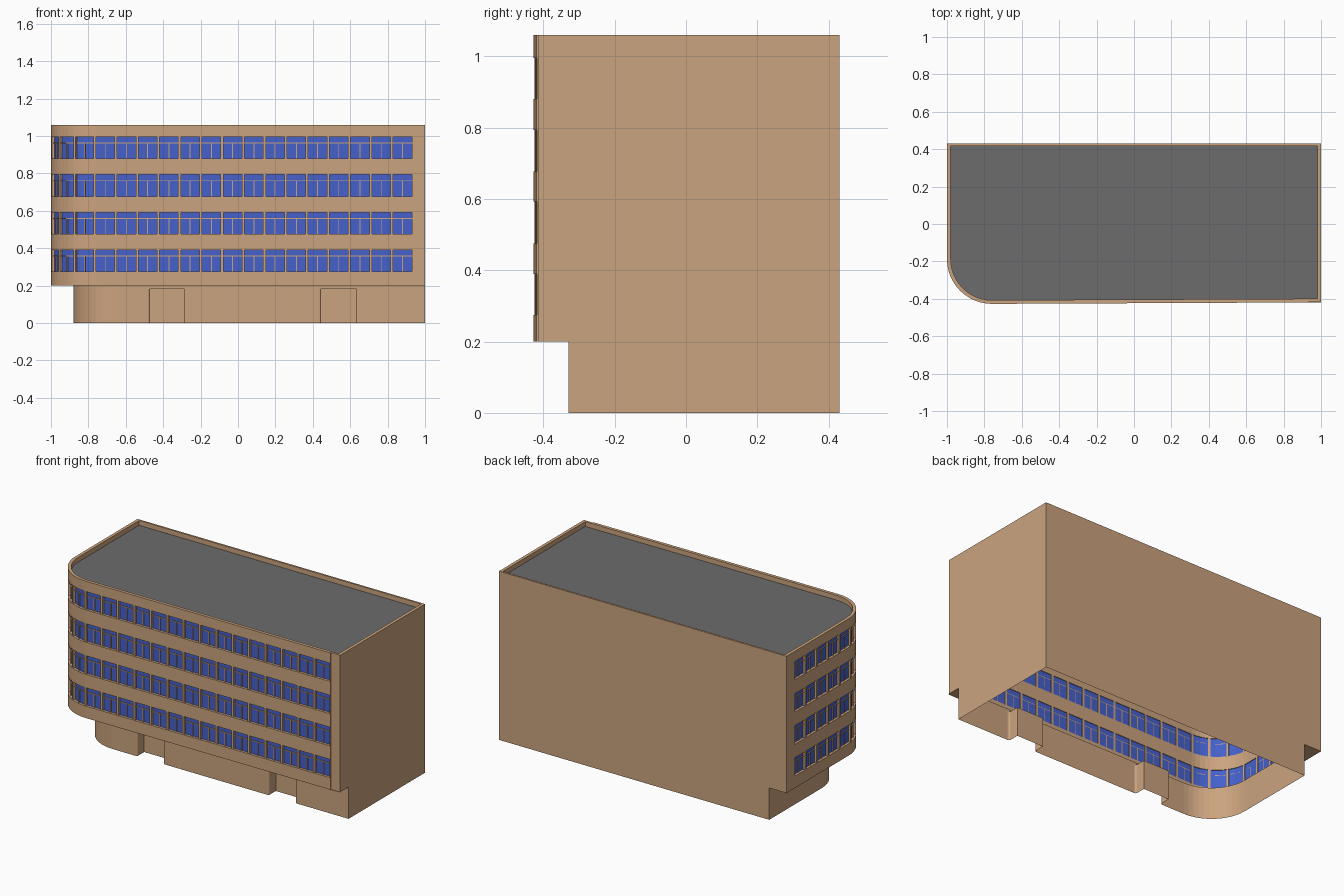
import bpy, bmesh, math

if "Cube" in bpy.data.objects:
    bpy.data.objects.remove(bpy.data.objects["Cube"])

def material(name, rgb):
    m = bpy.data.materials.new(name)
    m.diffuse_color = (*rgb, 1)
    m.use_nodes = True
    m.node_tree.nodes["Principled BSDF"].inputs["Base Color"].default_value = m.diffuse_color
    return m

TAN = material("tan_stone", (0.60, 0.37, 0.21))
BLUE = material("blue_glass", (0.06, 0.12, 0.60))
GREY = material("roof_grey", (0.15, 0.15, 0.15))

def finish(name, bm, mat, recalc=False):
    if recalc:
        bmesh.ops.recalc_face_normals(bm, faces=bm.faces)
    me = bpy.data.meshes.new(name)
    bm.to_mesh(me)
    bm.free()
    me.materials.append(mat)
    ob = bpy.data.objects.new(name, me)
    bpy.context.collection.objects.link(ob)
    return ob

def face(bm, pts):
    return bm.faces.new([bm.verts.new(p) for p in pts])

# Upper facade path: along the front, round the corner, then along the left side
R, CX, CY = 0.24, -0.76, -0.187
FRONT = 1 - CX
ARC = R * math.pi / 2
TOTAL = FRONT + ARC + 0.43 - CY
N = 12
BREAKS = [FRONT + ARC * i / N for i in range(N + 1)]

def at(s, off, z):
    if s < FRONT:
        return (1 - s, -0.419 - 0.008 * s / FRONT - off, z)
    if s <= FRONT + ARC:
        a = (s - FRONT) / R
        return (CX - (R + off) * math.sin(a), CY - (R + off) * math.cos(a), z)
    return (-1 - off, CY + s - FRONT - ARC, z)

def samples(s0, s1):
    return [s0] + [b for b in BREAKS if s0 + 1e-4 < b < s1 - 1e-4] + [s1]

def block(bm, s0, s1, z0, z1, inner, outer):
    """Closed bar following the facade path."""
    prev = None
    for s in samples(s0, s1):
        ring = [bm.verts.new(at(s, o, z)) for o, z in
                ((inner, z0), (outer, z0), (outer, z1), (inner, z1))]
        if prev:
            for i in range(4):
                j = (i + 1) % 4
                bm.faces.new((prev[i], prev[j], ring[j], ring[i]))
        else:
            bm.faces.new(ring)
        prev = ring
    bm.faces.new(prev[::-1])

# Facade layout
S0, COUNT, PITCH, GAP = 0.064, 23, 0.1135, 0.014
S1 = S0 + COUNT * PITCH
ROWS = [(0.275, 0.39), (0.475, 0.592), (0.677, 0.793), (0.88, 0.995)]
TOP, ROOF, T = 1.06, 1.03, 0.02

# Spandrel bands between window rows
bm = bmesh.new()
levels = [0.2] + [z for r in ROWS for z in r] + [TOP]
for z0, z1 in zip(levels[::2], levels[1::2]):
    block(bm, S0, S1, z0, z1, -T, 0)
finish("spandrel_bands", bm, TAN, True)

# Full height end piers
bm = bmesh.new()
block(bm, 0, S0, 0.2, TOP, -T, -0.006)
block(bm, S1, TOTAL, 0.2, TOP, -T, 0)
finish("end_piers", bm, TAN, True)

# Window piers, frames and glass
piers, frames, glass = bmesh.new(), bmesh.new(), bmesh.new()
for z0, z1 in ROWS:
    for k in range(COUNT + 1):
        s = S0 + k * PITCH
        block(piers, max(S0, s - GAP / 2), min(S1, s + GAP / 2), z0, z1, -T, -0.002)
    for k in range(COUNT):
        a, b = S0 + k * PITCH + GAP / 2, S0 + (k + 1) * PITCH - GAP / 2
        mid, tz = (a + b) / 2, z0 + 0.72 * (z1 - z0)
        block(frames, a, b, tz - 0.002, tz + 0.002, -0.016, -0.010)
        block(frames, mid - 0.0025, mid + 0.0025, z0, tz, -0.016, -0.010)
    sm = samples(S0, S1)
    for a, b in zip(sm, sm[1:]):
        face(glass, [at(b, -0.016, z0), at(a, -0.016, z0), at(a, -0.016, z1), at(b, -0.016, z1)])
finish("window_piers", piers, TAN, True)
finish("window_frames", frames, TAN, True)
finish("window_glass", glass, BLUE)

# Back and right walls (stepped outline), with parapet returns
bm = bmesh.new()
yb, yf = 0.43, -0.413
face(bm, [(x, yb, z) for x, z in ((1, 0), (-0.88, 0), (-0.88, 0.2), (-1, 0.2), (-1, TOP), (1, TOP))])
face(bm, [(1, y, z) for y, z in ((-0.33, 0), (yb, 0), (yb, TOP), (yf, TOP), (yf, 0.2), (-0.33, 0.2))])
yi, xi = yb - T * 0.6, 1 - T
face(bm, [(-1, yi, TOP), (xi, yi, TOP), (1, yb, TOP), (-1, yb, TOP)])
face(bm, [(xi, yf, TOP), (1, yf, TOP), (1, yb, TOP), (xi, yi, TOP)])
face(bm, [(-1, yi, ROOF), (xi, yi, ROOF), (xi, yi, TOP), (-1, yi, TOP)])
face(bm, [(xi, yi, ROOF), (xi, yf, ROOF), (xi, yf, TOP), (xi, yi, TOP)])
finish("back_and_right_walls", bm, TAN)

# Flat roof inside the parapet
bm = bmesh.new()
outline = [at(s, -0.015, ROOF) for s in samples(0, TOTAL)]
face(bm, ([(1, yb, ROOF)] + outline)[::-1]).normal_update()
finish("roof", bm, GREY, False).data.flip_normals() if bm.faces[:][0].normal.z < 0 else finish("roof", bm, GREY)

# Ground floor wall with two rounded door recesses
GY, GX, DEPTH, F, DOOR_Z = -0.33, -0.88, 0.07, 0.012, 0.183
DOORS = [(0.445, 0.63), (-0.47, -0.29)]
corner = [(GX + R - R * math.sin(i / N * math.pi / 2), GY + R - R * math.cos(i / N * math.pi / 2))
          for i in range(N + 1)]
plain = [(1, GY)] + corner + [(GX, yb)]
notched = [(1, GY)]
recesses = []
for a, b in DOORS:
    arc = [(F * math.cos(t * math.pi / 8), F * math.sin(t * math.pi / 8)) for t in range(5)]
    right = [(b + F - sn, GY + F - cs) for cs, sn in arc]
    left = [(a - F + sn, GY + F - cs) for cs, sn in arc]
    notch = right + [(b, GY + DEPTH), (a, GY + DEPTH)] + left[::-1]
    recesses.append(notch)
    notched += notch
notched += corner + [(GX, yb)]

bm = bmesh.new()
for path, z0, z1 in ((notched, 0, DOOR_Z), (plain, DOOR_Z, 0.2)):
    for p, q in zip(path, path[1:]):
        face(bm, [(*q, z0), (*p, z0), (*p, z1), (*q, z1)])
for notch in recesses:
    face(bm, [(*p, DOOR_Z) for p in notch])
finish("ground_floor_wall", bm, TAN)

# Soffit under the overhanging upper floors
bm = bmesh.new()
upper = [at(s, 0, 0.2) for s in [0] + BREAKS + [TOTAL]]
lower = [(*p, 0.2) for p in plain]
for i in range(len(upper) - 1):
    face(bm, [upper[i], upper[i + 1], lower[i + 1], lower[i]])
finish("overhang_soffit", bm, TAN)
